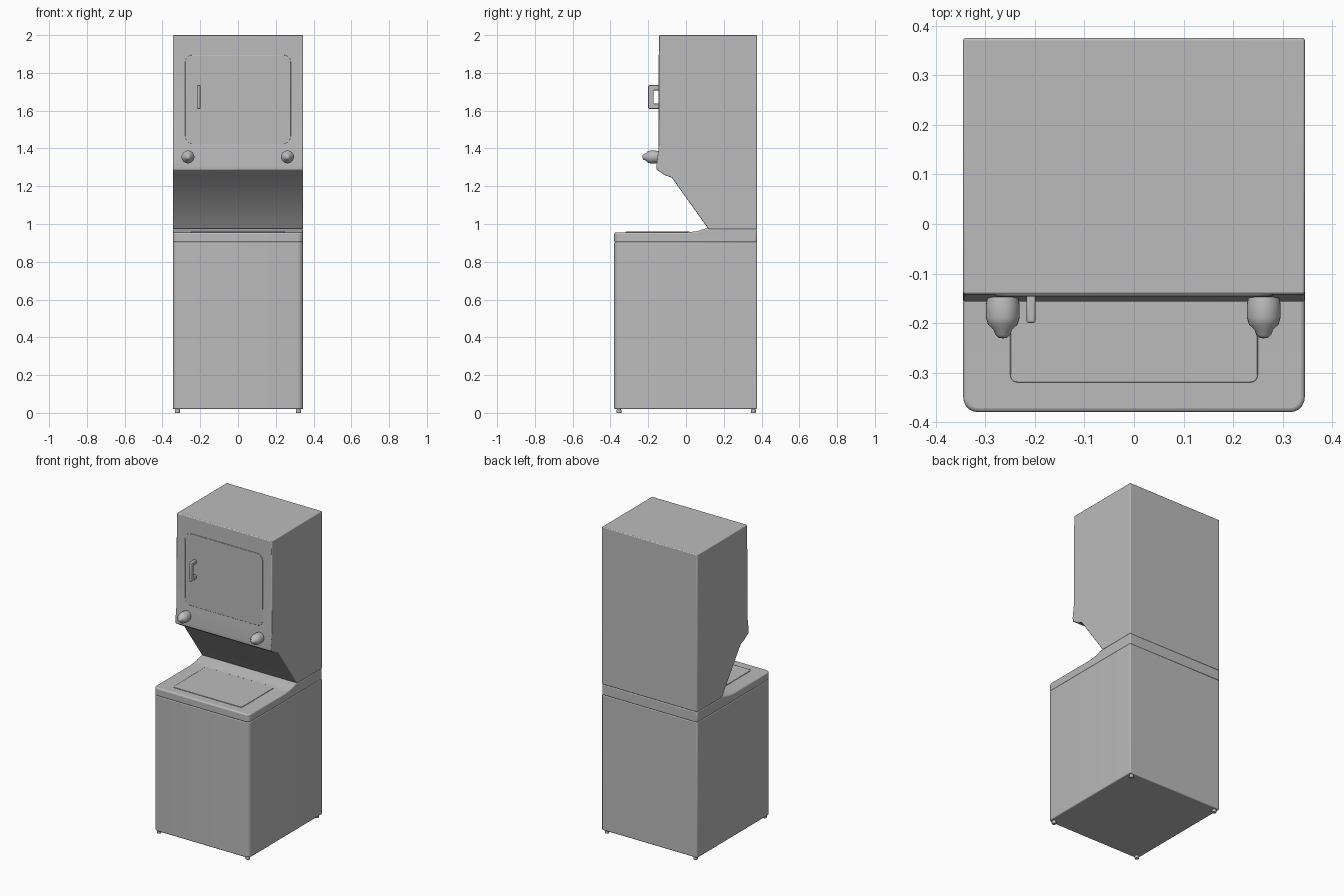
import bpy, bmesh, math
from mathutils import Matrix, Vector

old = bpy.data.objects.get("Cube")
if old:
    bpy.data.objects.remove(old)

GREY = (0.5, 0.5, 0.5, 1)
enamel = bpy.data.materials.new("grey enamel")
enamel.use_nodes = True
enamel.diffuse_color = GREY
enamel.node_tree.nodes["Principled BSDF"].inputs["Base Color"].default_value = GREY
HALF = 0.345


def finish(name, bm, bevel=0.0, segments=3):
    bmesh.ops.recalc_face_normals(bm, faces=bm.faces)
    mesh = bpy.data.meshes.new(name)
    bm.to_mesh(mesh)
    bm.free()
    ob = bpy.data.objects.new(name, mesh)
    bpy.context.collection.objects.link(ob)
    mesh.materials.append(enamel)
    bpy.context.view_layer.objects.active = ob
    bpy.ops.object.select_all(action="DESELECT")
    ob.select_set(True)
    if bevel:
        mod = ob.modifiers.new("soft edges", "BEVEL")
        mod.width, mod.segments = bevel, segments
        mod.limit_method, mod.angle_limit = "ANGLE", math.radians(40)
    bpy.ops.object.shade_smooth_by_angle(angle=math.radians(35))
    return ob


def side_profile(name, points, x0, x1, bevel, front_radius=0.0):
    """Extrude a y-z outline across x; optionally round the upright front corners."""
    bm = bmesh.new()
    face = bm.faces.new([bm.verts.new((x0, y, z)) for y, z in points])
    out = bmesh.ops.extrude_face_region(bm, geom=[face])
    moved = [v for v in out["geom"] if isinstance(v, bmesh.types.BMVert)]
    bmesh.ops.translate(bm, verts=moved, vec=(x1 - x0, 0, 0))
    if front_radius:
        front = min(y for y, z in points) + 0.001
        upright = [e for e in bm.edges if all(v.co.y < front for v in e.verts)
                   and abs(e.verts[0].co.x - e.verts[1].co.x) < 0.001]
        bmesh.ops.bevel(bm, geom=upright, offset=front_radius, segments=5,
                        profile=0.5, affect="EDGES")
    return finish(name, bm, bevel)


def rounded_plate(name, centre, width, height, depth, radius, turn=None):
    """Thin plate with rounded corners, lying flat unless turned."""
    bm = bmesh.new()
    rim = []
    for q, (sx, sy) in enumerate([(1, 1), (-1, 1), (-1, -1), (1, -1)]):
        for i in range(6):
            a = math.pi / 2 * (q + i / 5)
            rim.append(bm.verts.new((sx * (width / 2 - radius) + radius * math.cos(a),
                                     sy * (height / 2 - radius) + radius * math.sin(a), 0)))
    face = bm.faces.new(rim)
    out = bmesh.ops.extrude_face_region(bm, geom=[face])
    moved = [v for v in out["geom"] if isinstance(v, bmesh.types.BMVert)]
    bmesh.ops.translate(bm, verts=moved, vec=(0, 0, depth))
    bmesh.ops.transform(bm, verts=bm.verts, matrix=Matrix.Translation(centre) @ (turn or Matrix()))
    return finish(name, bm, 0.002, 2)


def lathe(name, outline, centre, matrix=None):
    """Spin a radius-height outline about its axis."""
    bm = bmesh.new()
    verts = [bm.verts.new((r, 0, h)) for r, h in outline]
    edges = [bm.edges.new(pair) for pair in zip(verts, verts[1:])]
    bmesh.ops.spin(bm, geom=verts + edges, cent=(0, 0, 0), axis=(0, 0, 1),
                   angle=math.tau, steps=24)
    bmesh.ops.remove_doubles(bm, verts=bm.verts, dist=0.0001)
    bmesh.ops.transform(bm, verts=bm.verts, matrix=Matrix.Translation(centre) @ (matrix or Matrix()))
    return finish(name, bm)


to_front = Matrix.Rotation(math.pi / 2, 4, "X")

# Washer cabinet and its separate top
side_profile("washer_cabinet", [(-0.38, 0.02), (0.376, 0.02), (0.376, 0.905), (-0.38, 0.905)],
             -HALF, HALF, 0.006, 0.03)
side_profile("washer_top", [(-0.38, 0.902), (0.376, 0.902), (0.376, 0.975), (0.1, 0.975),
                            (0.06, 0.962), (0.0, 0.955), (-0.38, 0.955)],
             -HALF, HALF, 0.008, 0.03)
rounded_plate("washer_lid", (0, -0.15, 0.954), 0.5, 0.34, 0.005, 0.015)

# Dryer cabinet with the overhanging console and sloping underside
side_profile("dryer_cabinet", [(0.376, 0.972), (0.12, 0.972), (-0.075, 1.245), (-0.11, 1.258),
                               (-0.155, 1.287), (-0.157, 1.31), (-0.145, 1.4),
                               (-0.142, 2.0), (0.376, 2.0)], -HALF, HALF, 0.005)
rounded_plate("dryer_door", (0, -0.141, 1.66), 0.56, 0.47, 0.005, 0.04, to_front)

# Door handle: a small bracket
side_profile("door_handle", [(-0.142, 1.61), (-0.2, 1.61), (-0.2, 1.735), (-0.142, 1.735),
                             (-0.142, 1.708), (-0.172, 1.708), (-0.172, 1.637), (-0.142, 1.637)],
             -0.217, -0.199, 0.005)

# Control knobs
knob = [(0, 0), (0.031, 0), (0.034, 0.015), (0.034, 0.042), (0.03, 0.056),
        (0.019, 0.066), (0.015, 0.077), (0.008, 0.083), (0, 0.084)]
for side, x in (("right", -0.265), ("left", 0.262)):
    lathe(side + "_knob", knob, (x, -0.147, 1.355), to_front)

# Levelling feet
foot = [(0, 0), (0.012, 0), (0.014, 0.006), (0.01, 0.025), (0, 0.025)]
for x in (-0.32, 0.32):
    for y in (-0.355, 0.357):
        lathe("levelling_foot", foot, (x, y, 0))
